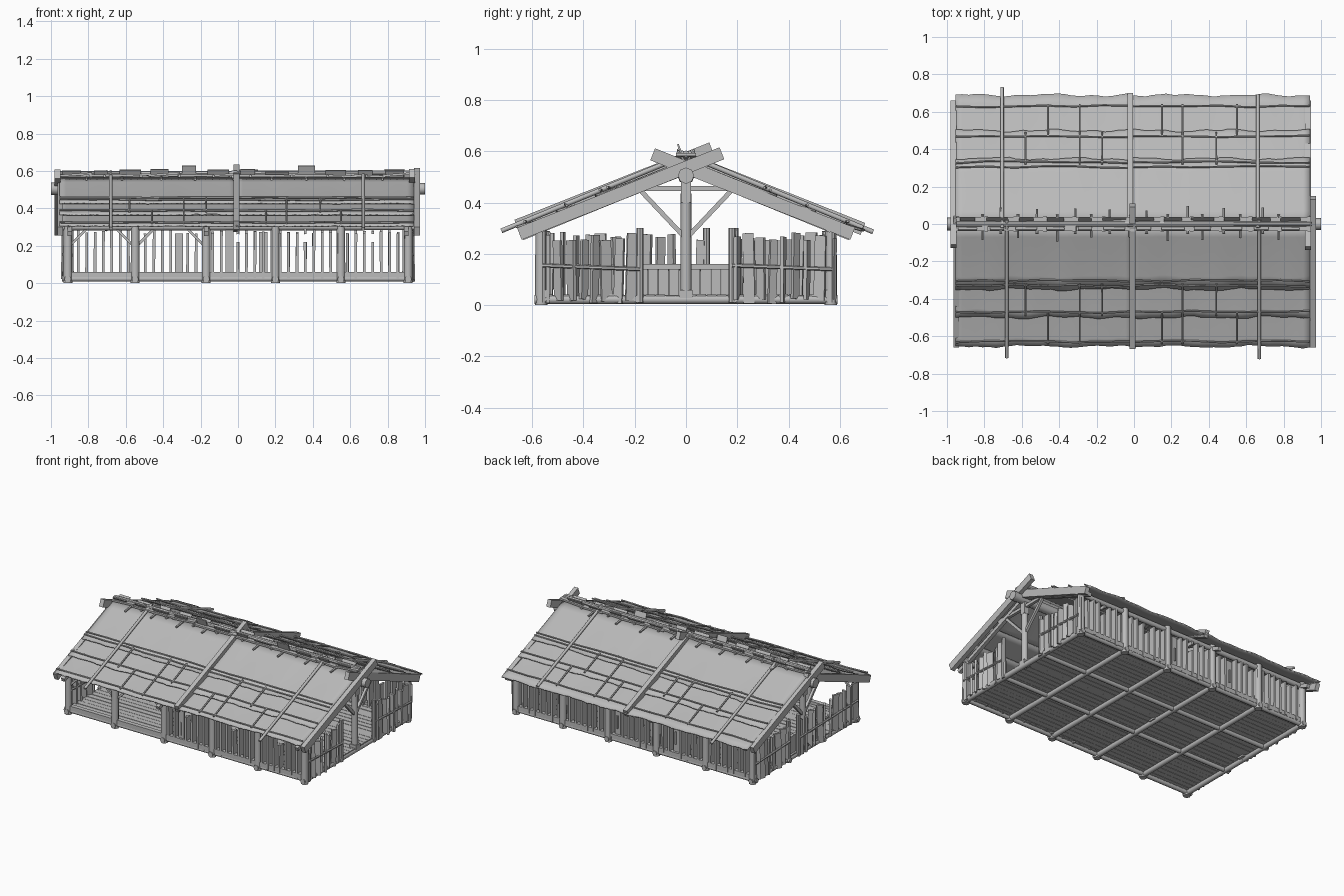
import bpy, bmesh, math, random
from mathutils import Vector, Matrix

random.seed(4)
if "Cube" in bpy.data.objects:
    bpy.data.objects.remove(bpy.data.objects["Cube"])

grey = bpy.data.materials.new("weathered_grey")
grey.use_nodes = True
grey.diffuse_color = (0.5, 0.5, 0.5, 1)
grey.node_tree.nodes["Principled BSDF"].inputs["Base Color"].default_value = grey.diffuse_color
rnd = random.uniform


def finish(name, bm, smooth=False):
    mesh = bpy.data.meshes.new(name)
    bmesh.ops.recalc_face_normals(bm, faces=bm.faces)
    bm.to_mesh(mesh)
    bm.free()
    mesh.materials.append(grey)
    ob = bpy.data.objects.new(name, mesh)
    bpy.context.collection.objects.link(ob)
    if smooth:
        bpy.ops.object.select_all(action='DESELECT')
        ob.select_set(True)
        bpy.context.view_layer.objects.active = ob
        bpy.ops.object.shade_smooth_by_angle(angle=math.radians(50))
    return ob


def frame(a, b):
    a, b = Vector(a), Vector(b)
    rot = (b - a).to_track_quat('Z', 'Y').to_matrix().to_4x4()
    return Matrix.Translation((a + b) / 2) @ rot, (b - a).length


def beam(bm, a, b, w, h):
    m, length = frame(a, b)
    bmesh.ops.create_cube(bm, size=1, matrix=m @ Matrix.Diagonal((w, h, length, 1)))


def pole(bm, a, b, r, sides=8):
    m, length = frame(a, b)
    bmesh.ops.create_cone(bm, cap_ends=True, segments=sides, radius1=r, radius2=r * 0.93,
                          depth=length, matrix=m)


def roof_z(y):
    return 0.565 - 0.41 * abs(y)


COLUMNS = [-0.91, -0.55, -0.17, 0.2, 0.55, 0.91]
EAVE = 0.56

# Floor boards and the beam grid below
bm = bmesh.new()
for i in range(28):
    y = -EAVE + 0.02 + i * 0.04
    beam(bm, (-0.92, y, 0.036), (0.92, y, 0.036), 0.037, rnd(0.008, 0.014))
finish("floor_boards", bm)
bm = bmesh.new()
for x in COLUMNS:
    pole(bm, (x, -0.59, 0.022), (x, 0.59, 0.022), 0.018)
for y in (-EAVE, -0.19, 0.19, EAVE):
    pole(bm, (-0.94, y, 0.024), (0.93, y, 0.024), 0.016)
finish("floor_beams", bm, True)

# Eave posts, top plates and knee braces
bm = bmesh.new()
for x in COLUMNS:
    for s in (-1, 1):
        pole(bm, (x, s * 0.565, 0), (x, s * 0.565, 0.32), 0.024)
finish("eave_posts", bm, True)
bm = bmesh.new()
for s in (-1, 1):
    pole(bm, (-0.94, s * EAVE, 0.3), (0.94, s * EAVE, 0.3), 0.018)
    beam(bm, (-0.93, s * EAVE, 0.045), (0.93, s * EAVE, 0.045), 0.03, 0.03)
finish("wall_plates", bm, True)
bm = bmesh.new()
for i, x in enumerate(COLUMNS[:3]):
    for d in (-1, 1):
        if (i, d) not in ((0, -1), (2, 1)):
            beam(bm, (x, -EAVE, 0.19), (x + d * 0.1, -EAVE, 0.29), 0.014, 0.014)
finish("front_braces", bm)


# Long plank walls with small square windows
def long_wall(name, y, first, last):
    bm = bmesh.new()
    for i in range(first, last + 1):
        x, dy = i * 0.045, rnd(-0.004, 0.004)
        top = rnd(0.265, 0.29)
        spans = [(0.03, 0.22), (0.262, top)] if i in (0, 8, 16) else [(rnd(0.02, 0.04), top)]
        for z0, z1 in spans:
            beam(bm, (x, y + dy, z0), (x + rnd(-0.002, 0.002), y + dy, z1), 0.044, 0.014)
        if i % 2:
            z = rnd(0.05, 0.12)
            beam(bm, (x, y, z), (x, y, z + 0.09), 0.008, 0.026)
    return finish(name, bm)


long_wall("front_wall", -0.555, -3, 20)
long_wall("back_wall", 0.555, -20, 20)


# Ragged plank fences at the ends
def fence(name, x, y0, y1, gap=0.005):
    bm = bmesh.new()
    y = y0
    while y < y1 - 0.02:
        w = rnd(0.032, 0.045)
        beam(bm, (x + rnd(-0.005, 0.005), y + w / 2, rnd(0.005, 0.025)),
             (x, y + w / 2 + rnd(-0.008, 0.008), rnd(0.25, 0.285)), 0.014, w)
        y += w + gap + rnd(0, 0.005)
    for side in (-1, 1):
        pole(bm, (x + side * 0.013, y0, 0.155), (x + side * 0.013, y1, 0.14), 0.008, 6)
    for y in (y0, y1):
        pole(bm, (x, y, 0.01), (x, y, 0.3), 0.015)
    finish(name, bm)


fence("left_end_front_fence", 0.92, -0.56, -0.18)
fence("left_end_back_fence", 0.92, 0.18, 0.57)
fence("right_end_front_fence", -0.92, -0.56, 0.08, 0.014)
fence("right_end_back_fence", -0.92, 0.19, 0.57)
bm = bmesh.new()
for i in range(9):
    y = -0.17 + i * 0.041
    beam(bm, (-0.9, y, 0.03), (-0.9, y, 0.16), 0.012, 0.04)
beam(bm, (-0.89, -0.19, 0.15), (-0.89, 0.18, 0.15), 0.012, 0.02)
finish("low_end_panel", bm)

# Centre posts and roof trusses
bm = bmesh.new()
for x in (-0.9, -0.17, 0.9):
    pole(bm, (x, 0, 0.02), (x, 0, 0.44), 0.022)
    beam(bm, (x, 0, 0.4), (x, 0, 0.54), 0.04, 0.04)
    beam(bm, (x, 0, 0.02), (x, 0, 0.06), 0.05, 0.05)
finish("centre_posts", bm, True)
bm = bmesh.new()
for x in (-0.9, -0.17, 0.9):
    beam(bm, (x, -0.25, 0.455), (x, 0.25, 0.455), 0.02, 0.02)
    for s in (-1, 1):
        beam(bm, (x, s * 0.01, 0.27), (x, s * 0.18, 0.45), 0.018, 0.018)
        beam(bm, (x, 0, 0.525), (x, s * 0.64, 0.265), 0.025, 0.025)
finish("trusses", bm)

# Ridge pole and heavy crossing rafters
bm = bmesh.new()
pole(bm, (-1, 0, 0.505), (1, 0, 0.505), 0.034)
finish("ridge_pole", bm, True)
bm = bmesh.new()
for x, s, over, low in ((-0.95, -1, 0.04, 0.65), (-0.965, 1, 0.12, 0.65), (0.957, -1, 0.14, 0.65),
                        (0.93, 1, 0.13, 0.65), (-0.008, -1, 0.1, 0.66), (-0.02, 1, 0.02, 0.69)):
    lift = 0.015 if abs(x) < 0.1 else -0.02
    beam(bm, (x, -s * over, 0.565 + over * 0.41 + lift - 0.01), (x, s * low, roof_z(low) + lift),
         0.03, 0.05)
finish("rafters", bm)


# Overlapping wavy roof sheets, with ragged lower edges
def sheet(name, x0, x1, side, d0, d1, lift0, lift1):
    bm = bmesh.new()
    nx, ny, p = 26, 5, rnd(0, 6)
    grid = []
    for j in range(ny + 1):
        t = j / ny
        for i in range(nx + 1):
            x = x0 + (x1 - x0) * i / nx
            wave = 0.005 * math.sin(x * 14 + p) + 0.003 * math.sin(x * 33 + 2 * p)
            d = d0 + (d1 - d0) * t + t * (wave + rnd(-0.003, 0.003))
            sag = -0.012 * math.sin(math.pi * min(d / 0.68, 1))
            z = roof_z(d) + sag + lift0 + (lift1 - lift0) * t + wave * 0.5 * t
            grid.append(bm.verts.new((x, side * d, z)))
    n = nx + 1
    for j in range(ny):
        for i in range(nx):
            k = j * n + i
            bm.faces.new((grid[k], grid[k + 1], grid[k + n + 1], grid[k + n]))
    ob = finish(name, bm, True)
    if ob.data.polygons[0].normal.z < 0:
        ob.data.flip_normals()
    mod = ob.modifiers.new("thickness", 'SOLIDIFY')
    mod.thickness = 0.008


ROWS = ((0.0, 0.35, 0.005, 0.021), (0.3, 0.5, 0.002, 0.019), (0.45, 0.0, 0.0, 0.014))
for side, face, low in ((-1, "front", 0.655), (1, "back", 0.69)):
    for x0, x1, half in ((-0.955, -0.01, "right"), (-0.01, 0.94, "left")):
        for r, (d0, d1, l0, l1) in enumerate(ROWS):
            sheet(f"{face}_{half}_roof_row_{r + 1}", x0, x1, side, d0, d1 or low, l0, l1)

# Battens along and down the slopes
bm = bmesh.new()
for s in (-1, 1):
    for d in (0.305, 0.33, 0.47, 0.63):
        for x0 in (-0.955, -0.01):
            pts = [(x0 + k * 0.158, s * (d + rnd(-0.006, 0.006)), roof_z(d) + 0.016 + rnd(0, 0.005))
                   for k in range(7)]
            for a, b in zip(pts, pts[1:]):
                pole(bm, a, b, 0.006, 6)
    for i, x in enumerate((-0.58, -0.46, -0.29, -0.17, 0.15, 0.26, 0.44, 0.55)):
        d0, d1 = ((0.32, 0.49), (0.47, 0.64), (0.32, 0.64))[i % 3]
        pole(bm, (x, s * d0, roof_z(d0) + 0.018), (x, s * d1, roof_z(d1) + 0.018), 0.006, 6)
finish("roof_battens", bm, True)
bm = bmesh.new()
for x, y in ((-0.68, -0.715), (-0.705, 0.73), (0.67, -0.72), (0.662, 0.69)):
    pole(bm, (x, y * -0.03, 0.595), (x, y, roof_z(y) + 0.02), 0.01)
finish("slope_poles", bm, True)

# Ridge cover: ragged bark strips and cross pegs
bm = bmesh.new()
for s in (-1, 1):
    for i in range(12):
        x = -0.95 + i * 0.157
        high = 0.628 if (s < 0 and i in (4, 8)) else rnd(0.595, 0.61)
        beam(bm, (x, s * 0.012, 0.575), (x + 0.17, s * 0.014, 0.58 + rnd(-0.01, 0.01)), 0.05, 0.012)
        lo = Vector((x + 0.06, s * 0.005, 0.56))
        beam(bm, lo, (x + 0.06, s * 0.032, high), rnd(0.07, 0.13), 0.007)
pole(bm, (-0.95, 0, 0.585), (0.94, 0, 0.59), 0.014)
finish("ridge_cover", bm)
bm = bmesh.new()
for i in range(17):
    x = -0.82 + i * 0.1 + rnd(-0.015, 0.015)
    s = 1 if i % 2 else -1
    pole(bm, (x, -s * 0.05, 0.573), (x, s * rnd(0.07, 0.1), 0.555), 0.008, 6)
finish("ridge_pegs", bm, True)
